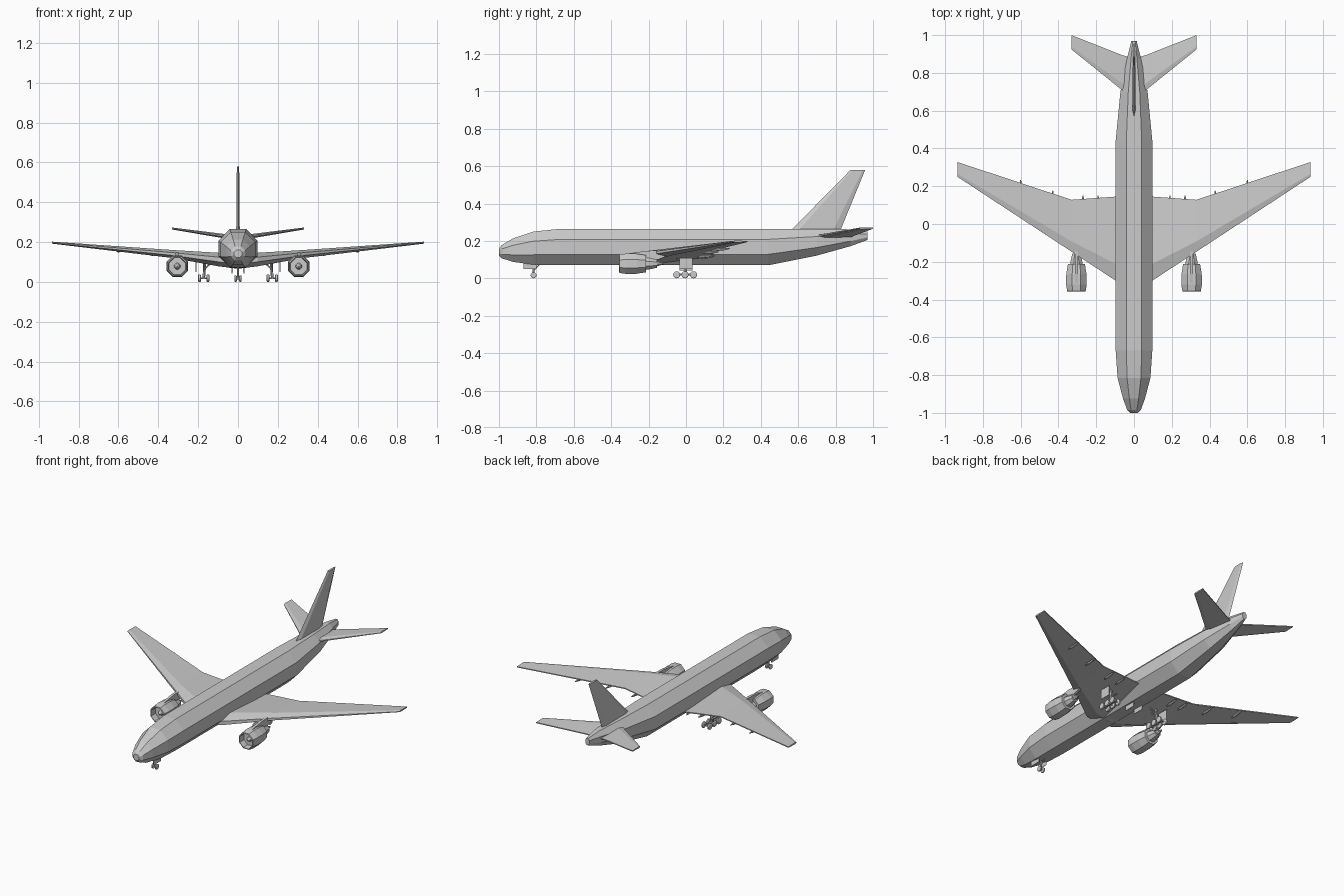
import bpy, bmesh
from math import sin, cos, pi
from mathutils import Vector

if "Cube" in bpy.data.objects:
    bpy.data.objects.remove(bpy.data.objects["Cube"])


def loft(name, rings, mirror=False):
    """Skin a list of equal-length vertex rings and cap both ends."""
    bm = bmesh.new()
    vs = [[bm.verts.new(p) for p in r] for r in rings]
    n = len(rings[0])
    for a, b in zip(vs, vs[1:]):
        for i in range(n):
            j = (i + 1) % n
            bm.faces.new((a[i], a[j], b[j], b[i]))
    bm.faces.new(vs[0])
    bm.faces.new(vs[-1])
    bmesh.ops.recalc_face_normals(bm, faces=bm.faces)
    me = bpy.data.meshes.new(name)
    bm.to_mesh(me)
    bm.free()
    ob = bpy.data.objects.new(name, me)
    bpy.context.collection.objects.link(ob)
    if mirror:
        ob.modifiers.new("Mirror", 'MIRROR').use_mirror_merge = False
    return ob


def turned(name, origin, axis, profile, sides=8, mirror=False):
    """Revolve (distance, radius) pairs around an axis through origin."""
    axis = Vector(axis).normalized()
    u = axis.orthogonal().normalized()
    v = axis.cross(u)
    o = Vector(origin)
    ang = [2 * pi * (i + 0.5) / sides for i in range(sides)]
    return loft(name, [[o + axis * d + (u * cos(a) + v * sin(a)) * r for a in ang]
                       for d, r in profile], mirror)


def rod(name, a, b, r, mirror=False):
    d = Vector(b) - Vector(a)
    return turned(name, a, d, [(0, r), (d.length, r)], 6, mirror)


def box(name, c, s, mirror=False):
    x, y, z = c
    a, b, h = (k / 2 for k in s)
    return loft(name, [[(x - a, y - b, k), (x + a, y - b, k),
                        (x + a, y + b, k), (x - a, y + b, k)]
                       for k in (z - h, z + h)], mirror)


def foil(x, y0, y1, z, t, camber=0.0):
    """Six-point wing section at span x, half thickness t."""
    c = y1 - y0
    return [(x, y0, z - t * .35), (x, y0, z + t * .35), (x, y0 + c * .2, z + t),
            (x, y1, z + camber + .003), (x, y1, z + camber - .003), (x, y0 + c * .2, z - t)]


# Fuselage: octagonal sections (y, half width, bottom, top)
def hull(y, w, b, t):
    h = t - b
    right = [(w * .42, b), (w, b + h * .3), (w, b + h * .71), (w * .42, t)]
    return [(x, y, z) for x, z in right] + [(-x, y, z) for x, z in reversed(right)]


loft("fuselage", [hull(*s) for s in (
    (-1.0, .02, .122, .16), (-.985, .036, .107, .178), (-.925, .058, .088, .213),
    (-.815, .087, .073, .25), (-.67, .097, .07, .265), (.44, .097, .07, .265),
    (.7, .072, .122, .265), (.88, .036, .172, .262), (.97, .014, .205, .25))])

# Wings, tailplane and fin
loft("wing", [foil(0, -.31, .145, .1, .034, .01), foil(.097, -.3, .145, .112, .034, .01),
              foil(.33, -.147, .128, .14, .02, .008),
              foil(.935, .25, .328, .197, .005)], True)
loft("tailplane", [foil(.0, .66, .875, .218, .012), foil(.065, .71, .895, .229, .011),
                   foil(.332, .925, 1.0, .268, .005)], True)


def fin_ring(z, y0, y1, t):
    d = (y1 - y0) * .15
    return [(0, y0, z), (t, y0 + d, z), (t, y1 - d, z),
            (0, y1, z), (-t, y1 - d, z), (-t, y0 + d, z)]


loft("fin", [fin_ring(.255, .56, .825, .009), fin_ring(.58, .88, .958, .006)])

# Flap track fairings under the trailing edges
for x, y, z in ((.19, .11, .122), (.27, .11, .127), (.43, .135, .147), (.6, .192, .164)):
    turned("flap_fairing", (x, y, z - .008), (0, 1, .08),
           [(-.05, .002), (-.025, .008), (.015, .007), (.042, .002)], 6, True)

# Engines: nacelle with open intake, bypass step and exhaust core
EX, EZ = .305, .078
turned("engine_nacelle", (EX, 0, EZ), (0, 1, 0),
       [(-.318, .004), (-.318, .044), (-.358, .047), (-.356, .053), (-.32, .059),
        (-.265, .058), (-.213, .049), (-.213, .036)], 8, True)
turned("engine_spinner", (EX, 0, EZ), (0, 1, 0),
       [(-.342, .002), (-.332, .011), (-.315, .018)], 8, True)
turned("engine_core", (EX, 0, EZ), (0, 1, 0),
       [(-.23, .036), (-.2, .034), (-.155, .023), (-.155, .015), (-.12, .003)], 8, True)
side = [(-.33, .13), (-.21, .147), (-.1, .15), (-.08, .128), (-.15, .1), (-.22, .1), (-.3, .12)]
loft("engine_pylon", [[(EX + dx, y, z) for y, z in side] for dx in (-.008, .008)], True)


def wheel(name, x, y, r, w, mirror=True):
    turned(name, (x, y, r), (1, 0, 0),
           [(-w, r * .75), (-w * .6, r), (w * .6, r), (w, r * .75)], 12, mirror)


# Nose gear
wheel("nose_wheel", .012, -.815, .016, .006)
rod("nose_axle", (-.012, -.815, .016), (.012, -.815, .016), .004)
rod("nose_strut", (0, -.815, .016), (0, -.815, .09), .005)
rod("nose_drag_brace", (0, -.815, .04), (0, -.775, .085), .003)
box("nose_gear_door", (.027, -.835, .064), (.003, .07, .028), True)

# Main gear: three-axle bogies
GX = .172
for y in (-.05, -.005, .04):
    for dx in (-.021, .021):
        wheel("main_wheel", GX + dx, y, .019, .007)
    rod("main_axle", (GX - .021, y, .019), (GX + .021, y, .019), .004, True)
rod("main_bogie_beam", (GX, -.055, .02), (GX, .045, .02), .006, True)
rod("main_strut", (GX, -.005, .02), (GX - .008, -.005, .115), .007, True)
rod("main_side_brace", (GX, -.005, .06), (.125, -.005, .105), .004, True)
rod("main_drag_brace", (GX, -.005, .05), (GX, -.05, .11), .003, True)
box("main_gear_door_outer", (.211, 0, .079), (.003, .07, .06), True)
box("main_gear_door_inner", (.03, 0, .06), (.003, .07, .035), True)
